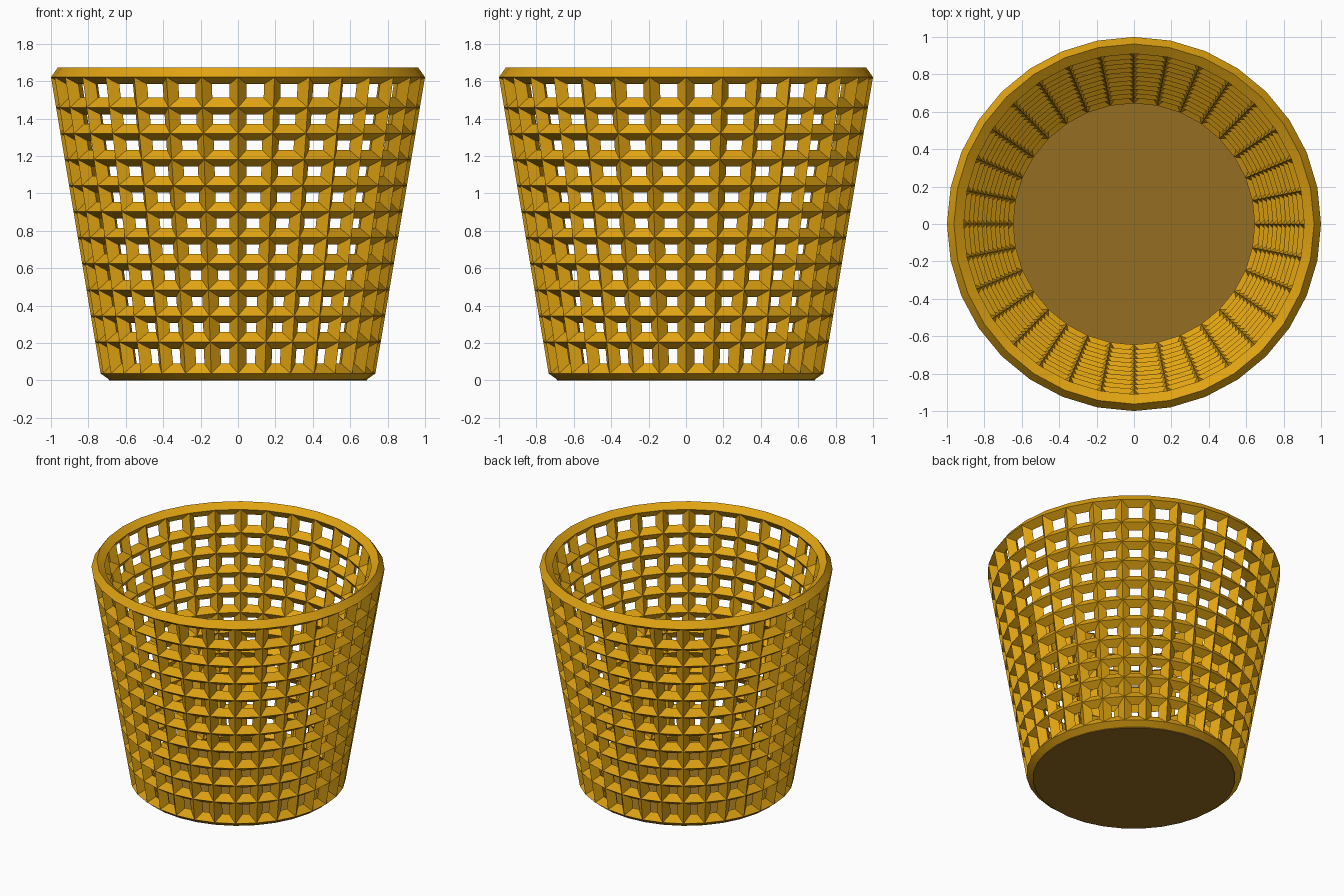
import bpy, bmesh
from math import cos, sin, pi

SIDES = 32
HALF = 0.0455          # half thickness of the lattice bars
BOTTOM = (0.69, 0.045)  # radius, height of the lowest ring
TOP = (0.955, 1.629)    # radius, height of the highest ring

cube = bpy.data.objects.get("Cube")
if cube:
    bpy.data.objects.remove(cube, do_unlink=True)


def material(name, rgb):
    m = bpy.data.materials.new(name)
    m.use_nodes = True
    m.diffuse_color = (*rgb, 1)
    m.node_tree.nodes["Principled BSDF"].inputs["Base Color"].default_value = (*rgb, 1)
    return m


def make_object(name, bm, mat):
    mesh = bpy.data.meshes.new(name)
    bm.to_mesh(mesh)
    bm.free()
    mesh.materials.append(mat)
    ob = bpy.data.objects.new(name, mesh)
    bpy.context.collection.objects.link(ob)
    return ob


def ring(bm, r, z):
    return [bm.verts.new((r * cos(2 * pi * i / SIDES), r * sin(2 * pi * i / SIDES), z))
            for i in range(SIDES)]


gold = material("golden yellow", (0.75, 0.37, 0.006))
brown = material("base brown", (0.305, 0.156, 0.016))

# Lattice wall: a tapered sheet of quads, slightly taller in the end rows
heights = [BOTTOM[1]] + [0.214 + 0.1392 * i for i in range(10)] + [TOP[1]]
slope = (TOP[0] - BOTTOM[0]) / (TOP[1] - BOTTOM[1])
bm = bmesh.new()
rings = [ring(bm, BOTTOM[0] + slope * (z - BOTTOM[1]), z) for z in heights]
for low, high in zip(rings, rings[1:]):
    for i in range(SIDES):
        j = (i + 1) % SIDES
        bm.faces.new((low[i], low[j], high[j], high[i]))
wall = make_object("basket_lattice", bm, gold)

# Turn every edge into a diamond-section bar
wire = wall.modifiers.new("bars", 'WIREFRAME')
wire.thickness = 2 * HALF
wire.offset = 0
wire.use_boundary = True
wire.use_even_offset = True
wire.use_relative_offset = False
wire.use_replace = True
bpy.context.view_layer.objects.active = wall
wall.select_set(True)
bpy.ops.object.modifier_apply(modifier=wire.name)
bpy.ops.object.shade_smooth_by_angle(angle=pi / 6)

# Solid floor
bm = bmesh.new()
floor = bm.faces.new(ring(bm, BOTTOM[0], 0.0))
slab = bmesh.ops.extrude_face_region(bm, geom=[floor])
for v in slab["geom"]:
    if isinstance(v, bmesh.types.BMVert):
        v.co.z = 0.008
bmesh.ops.recalc_face_normals(bm, faces=bm.faces)
make_object("basket_floor", bm, brown)
